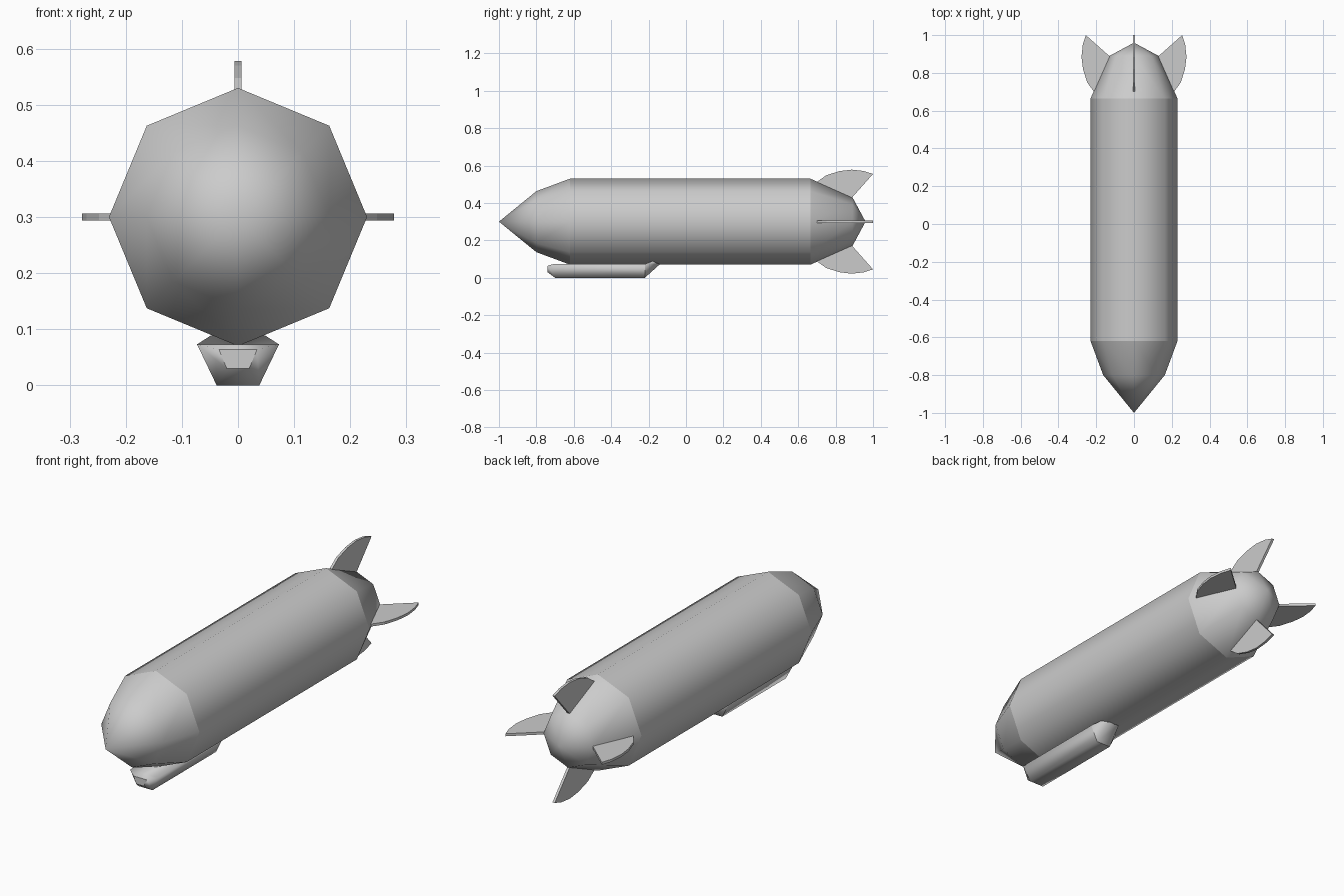
import bpy, bmesh, math
from mathutils import Matrix

if "Cube" in bpy.data.objects:
    bpy.data.objects.remove(bpy.data.objects["Cube"])

AXIS_Z = 0.3


def finish(name, bm, smooth=True):
    bmesh.ops.remove_doubles(bm, verts=bm.verts, dist=1e-5)
    bmesh.ops.recalc_face_normals(bm, faces=bm.faces)
    for f in bm.faces:
        f.smooth = smooth
    me = bpy.data.meshes.new(name)
    bm.to_mesh(me)
    bm.free()
    ob = bpy.data.objects.new(name, me)
    bpy.context.collection.objects.link(ob)
    return ob


def loft(name, rings, sharp=(), caps=False):
    """Skin closed rings in order; rings listed in sharp get hard edges."""
    bm = bmesh.new()
    vs = [[bm.verts.new(p) for p in r] for r in rings]
    n = len(rings[0])
    for a, b in zip(vs, vs[1:]):
        for i in range(n):
            j = (i + 1) % n
            bm.faces.new((a[i], a[j], b[j], b[i]))
    if caps:
        bm.faces.new(vs[0])
        bm.faces.new(vs[-1])
    for s in sharp:
        for i in range(n):
            bm.edges.get((vs[s][i], vs[s][(i + 1) % n])).smooth = False
    return finish(name, bm)


# Octagonal envelope: (y, radius) profile from nose to tail
profile = [(-1, 0), (-0.8, 0.163), (-0.62, 0.23), (0.665, 0.23), (0.89, 0.13), (0.96, 0)]
rings = [[(r * math.cos(i * math.pi / 4), y, AXIS_Z + r * math.sin(i * math.pi / 4))
          for i in range(8)] for y, r in profile]
loft("envelope", rings, sharp=(2, 3))

# Gondola: trapezoid sections as ((y, half width, z) top, same for bottom)
sections = [((-0.74, 0.034, 0.064), (-0.74, 0.02, 0.03)),
            ((-0.71, 0.073, 0.073), (-0.70, 0.038, 0.0)),
            ((-0.22, 0.073, 0.073), (-0.22, 0.038, 0.0)),
            ((-0.18, 0.048, 0.089), (-0.14, 0.025, 0.072))]
rings = [[(-t[1], t[0], t[2]), (t[1], t[0], t[2]), (b[1], b[0], b[2]), (-b[1], b[0], b[2])]
         for t, b in sections]
loft("gondola", rings, sharp=(0, 2, 3), caps=True)

# Four tail fins: (y, distance from axis) outline, turned about the hull axis
outline = [(0.69, 0.205), (0.75, 0.248), (0.82, 0.27), (0.885, 0.278),
           (0.95, 0.271), (1.0, 0.255), (0.88, 0.12), (0.70, 0.19)]
half = 0.006
for k, name in enumerate(("fin_top", "fin_left", "fin_bottom", "fin_right")):
    bm = bmesh.new()
    face = bm.faces.new([bm.verts.new((-half, y, r)) for y, r in outline])
    ext = bmesh.ops.extrude_face_region(bm, geom=[face], use_keep_orig=True)
    moved = [g for g in ext["geom"] if isinstance(g, bmesh.types.BMVert)]
    bmesh.ops.translate(bm, verts=moved, vec=(2 * half, 0, 0))
    turn = Matrix.Translation((0, 0, AXIS_Z)) @ Matrix.Rotation(-k * math.pi / 2, 4, 'Y')
    bmesh.ops.transform(bm, matrix=turn, verts=bm.verts)
    finish(name, bm, smooth=False)
